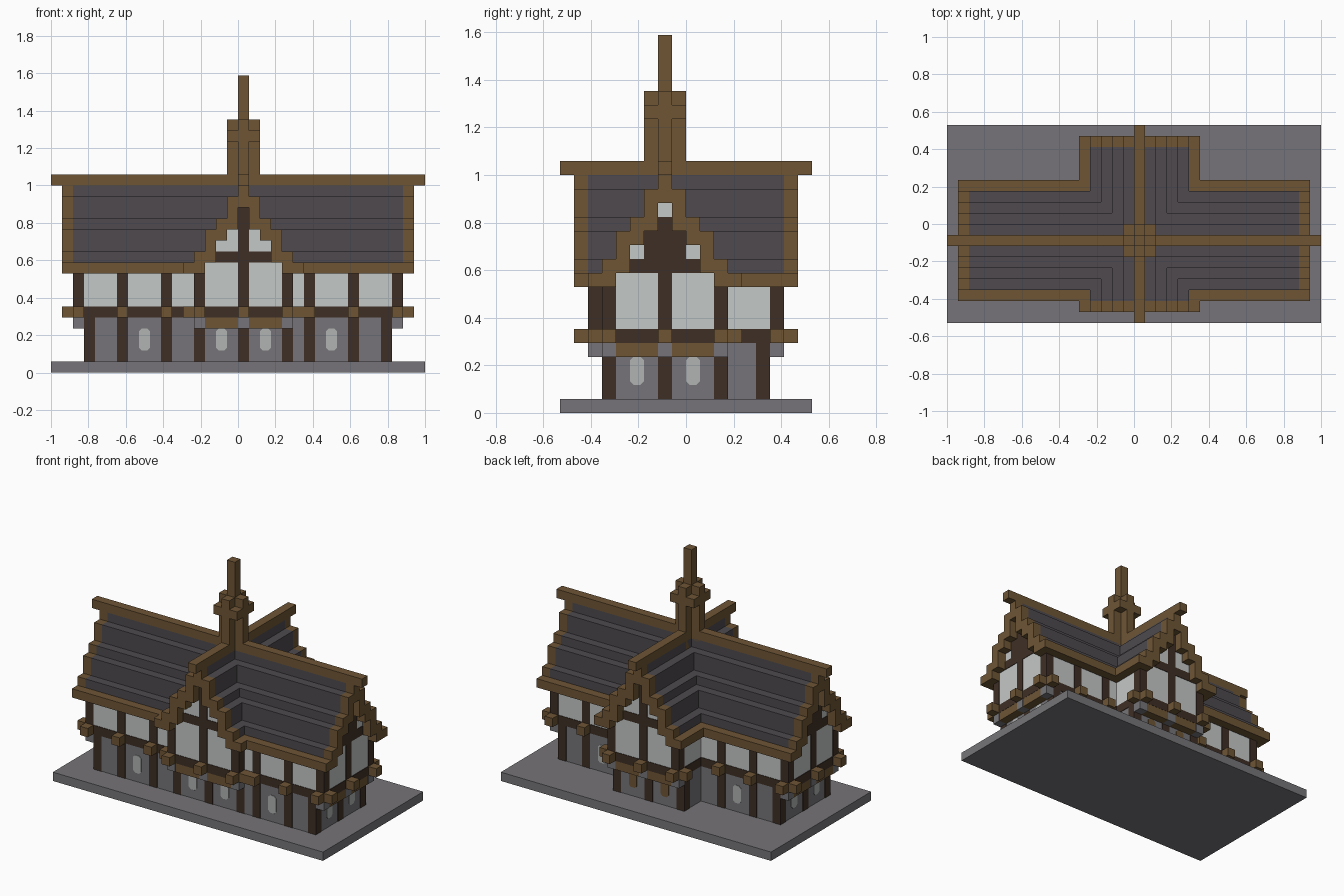
import bpy, bmesh

V = 1 / 17      # size of one building block
E = 0.06        # how far wall infill sits behind the timbers, in blocks

old = bpy.data.objects.get("Cube")
if old:
    bpy.data.objects.remove(old, do_unlink=True)


def material(name, rgb):
    lin = [((c / 255 + 0.055) / 1.055) ** 2.4 for c in rgb] + [1]
    m = bpy.data.materials.new(name)
    m.use_nodes = True
    m.diffuse_color = lin
    bsdf = m.node_tree.nodes["Principled BSDF"]
    bsdf.inputs["Base Color"].default_value = lin
    bsdf.inputs["Roughness"].default_value = 0.9
    return m


oak = material("oak brown", (110, 85, 53))
dark = material("dark timber", (62, 47, 37))
slate = material("slate", (78, 74, 78))
plaster = material("white plaster", (196, 200, 198))
stone = material("grey stone", (118, 116, 120))
glass = material("pale glass", (176, 179, 178))


def make(name, mat, bm):
    bmesh.ops.recalc_face_normals(bm, faces=bm.faces)
    mesh = bpy.data.meshes.new(name)
    bm.to_mesh(mesh)
    bm.free()
    mesh.materials.append(mat)
    bpy.context.collection.objects.link(bpy.data.objects.new(name, mesh))


def boxes(name, mat, spans, place=lambda u, w: (u, w)):
    """One object from block spans (u0, u1, w0, w1, z0, z1)."""
    bm = bmesh.new()
    for u0, u1, w0, w1, z0, z1 in spans:
        a, b = place(u0, w0), place(u1, w1)
        cube = bmesh.ops.create_cube(bm, size=1)["verts"]
        for v in cube:
            v.co = [(lo + hi) / 2 * V + k * (hi - lo) * V
                    for lo, hi, k in zip((*a, z0), (*b, z1), v.co)]
    make(name, mat, bm)


def windows(name, mat, spots, place):
    """Thin plates with clipped corners; spots are (u, w, along_u)."""
    bm = bmesh.new()
    outline = [(-.5, 2.25), (-.25, 2), (.25, 2), (.5, 2.25),
               (.5, 3.75), (.25, 4), (-.25, 4), (-.5, 3.75)]
    for u, w, along in spots:
        rings = []
        for t in (-E / 2, E / 2):
            ring = []
            for s, z in outline:
                x, y = place(u + s, w + t) if along else place(u + t, w + s)
                ring.append(bm.verts.new((x * V, y * V, z * V)))
            rings.append(ring)
            bm.faces.new(ring)
        for i in range(8):
            j = (i + 1) % 8
            bm.faces.new((rings[0][i], rings[0][j], rings[1][j], rings[1][i]))
    make(name, mat, bm)


# Roof steps: bottom and top of each block column, from ridge to eave
STEPS = [(15, 17), (13, 16), (12, 14), (10, 13), (9, 11), (9, 10)]
SIDES = (-1, 1)


def slope(u0, u1, columns):
    return [(u0, u1, s * d - .5, s * d + .5, *STEPS[d])
            for d in columns for s in (SIDES if d else (1,))]


def wing(name, place, L, bays, eaves, solid_top):
    """A jettied timber wing; L is half the length of the upper floor."""
    part = lambda n, m, spans: boxes(name + "_" + n, m, spans, place)
    G = L - 1                       # ground floor half length
    upper = [L - .5] + bays
    lower = [G - .5] + bays
    gable_w = (-4, 0, 4)

    # Wall infill
    part("ground_walls", stone, [(E - G, G - E, E - 4.5, 4.5 - E, 1, 5)])
    part("upper_walls", plaster,
         [(E - L, L - E, E - 4.5, 4.5 - E, 5.02, 9)] +
         [(s * (L - 1), s * (L - E), t * d - .5, t * d + .5, 9, STEPS[d][0])
          for s in SIDES for t in SIDES for d in range(4)])

    # Posts, one row per storey
    posts, ends, corbels, jetty = [], [], [], []
    for s in SIDES:
        for t in SIDES:
            w0, w1 = t * 3.5, t * 4.5
            posts += [(s * p - .5, s * p + .5, w0, w1, 5, 9) for p in upper]
            posts += [(s * p - .5, s * p + .5, w0, w1, 1, 5) for p in lower]
            ends += [(s * p - .5, s * p + .5, w1, t * 5.5, 5, 6) for p in upper]
            jetty.append((s * G, s * (L - .02), t * .5, t * 3.5, 4, 5))
        posts += [(s * (L - 1), s * L, -.5, .5, 5, 10),
                  (s * (G - 1), s * G, -.5, .5, 1, 5)]
        for w in gable_w:
            ends.append((s * L, s * (L + 1), w - .5, w + .5, 5, 6))
            corbels.append((s * G, s * L, w - .5, w + .5, 4, 5))
    part("posts", dark, posts)
    part("beam_ends", oak, ends)
    part("corbels", stone, corbels)
    part("jetty_beams", oak, jetty)

    # Floor beams all round and gable framing
    beams = [(-L, L, t * 3.5, t * 4.5, 5, 6) for t in SIDES]
    for s in SIDES:
        a, b = s * (L - 1), s * L
        beams += [(a, b, -4.5, 4.5, 5, 6), (a, b, -2.5, 2.5, 10, 11)]
        if solid_top:
            beams += [(a, b, -1.5, 1.5, 11, 13), (a, b, -.5, .5, 13, 14)]
        else:
            beams += [(a, b, -.5, .5, 11, 15)]
    part("frame_beams", dark, beams)

    # Roof: slate courses, bargeboards, eaves and ridge
    part("slates", slate, slope(-L, L, range(5)))
    part("bargeboards", oak, [b for s in SIDES
                              for b in slope(s * L, s * (L + 1), range(6))])
    part("eaves", oak, [b for a, c in eaves for b in slope(a, c, [5])])
    part("ridge", oak, [(-L - 2, L + 2, -.5, .5, 17, 18)])


def main_place(u, w):
    return u, w - 1.5


def cross_place(u, w):
    return w + .5, u


boxes("base_slab", stone, [(-17, 17, -9, 9, 0, 1)])
wing("main_wing", main_place, 15, [10.5, 6.5], [(-15, -4), (5, 15)], True)
wing("cross_wing", cross_place, 7, [], [(-7, -6), (-6, 3), (3, 7)], False)

# Ground floor windows, with timber shutters at the rear of the cross wing
out = E / 2
windows("main_windows", glass,
        [(s * 8.5, t * (4.5 - out), True) for s in SIDES for t in SIDES] +
        [(s * (14 - out), t * 2, False) for s in SIDES for t in SIDES],
        main_place)
windows("front_windows", glass,
        [(out - 6, t * 2, False) for t in SIDES], cross_place)
windows("rear_shutters", oak,
        [(6 - out, t * 2, False) for t in SIDES], cross_place)

# Spire over the crossing: a plus-shaped shaft, corner blocks and a pole
boxes("spire_shaft", oak, [(-1, 2, -2, -1, 14, 23), (0, 1, -3, 0, 14, 23)])
boxes("spire_corners", oak, [(x, x + 1, y, y + 1, 21, 22)
                             for x in (-1, 1) for y in (-3, -1)])
boxes("spire_pole", oak, [(0, 1, -2, -1, 23, 27)])
